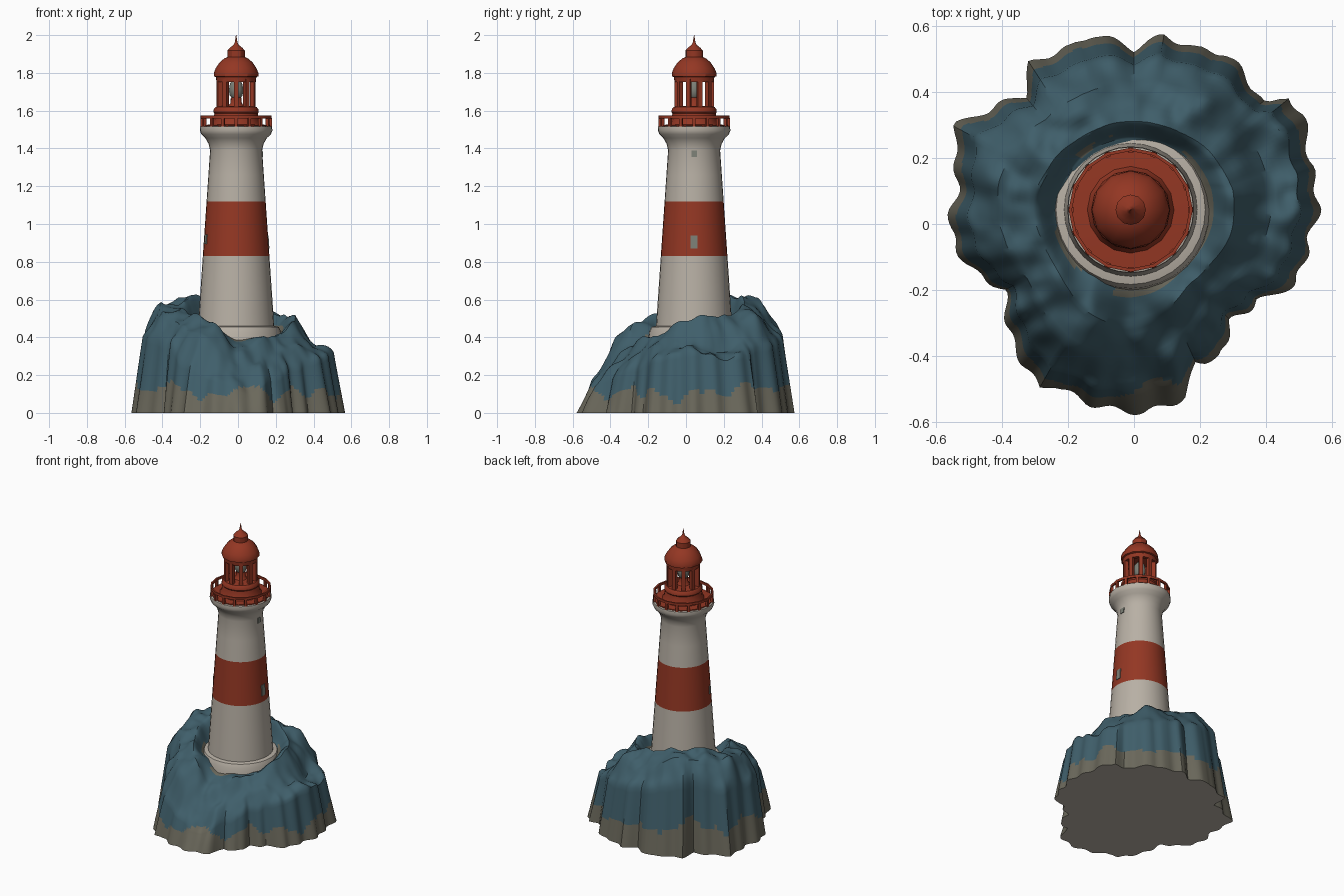
import bpy, bmesh, math
from mathutils import Vector, noise

if "Cube" in bpy.data.objects:
    bpy.data.objects.remove(bpy.data.objects["Cube"])

CX, CY = -0.01, 0.043          # tower axis
TAU = 2 * math.pi


def material(name, rgb):
    m = bpy.data.materials.new(name)
    m.diffuse_color = (*rgb, 1)
    m.use_nodes = True
    m.node_tree.nodes["Principled BSDF"].inputs["Base Color"].default_value = m.diffuse_color
    return m


WHITE = material("warm white", (0.48, 0.435, 0.375))
RED = material("brick red", (0.295, 0.038, 0.017))
BLUE = material("slate blue", (0.050, 0.113, 0.145))
OLIVE = material("olive grey", (0.145, 0.138, 0.105))
GLASS = material("lamp grey", (0.20, 0.21, 0.18))


def finish(name, bm, mats, angle=35):
    bmesh.ops.recalc_face_normals(bm, faces=bm.faces)
    me = bpy.data.meshes.new(name)
    bm.to_mesh(me)
    bm.free()
    for m in mats:
        me.materials.append(m)
    ob = bpy.data.objects.new(name, me)
    bpy.context.collection.objects.link(ob)
    bpy.ops.object.select_all(action='DESELECT')
    ob.select_set(True)
    bpy.context.view_layer.objects.active = ob
    bpy.ops.object.shade_smooth_by_angle(angle=math.radians(angle))
    return ob


def lathe(name, profile, sides, mats, rule=None, closed=False, angle=35):
    """Spin (radius, z) points round the tower axis."""
    bm = bmesh.new()
    rings = [[bm.verts.new((CX + r * math.cos(TAU * i / sides),
                            CY + r * math.sin(TAU * i / sides), z))
              for i in range(sides)] for r, z in profile]
    pairs = list(zip(rings, rings[1:]))
    if closed:
        pairs.append((rings[-1], rings[0]))
    for a, b in pairs:
        for i in range(sides):
            j = (i + 1) % sides
            f = bm.faces.new((a[i], a[j], b[j], b[i]))
            if rule:
                f.material_index = rule(f.calc_center_median().z)
    if not closed:
        bm.faces.new(rings[0])
        bm.faces.new(rings[-1])
    return finish(name, bm, mats, angle)


def ring_of_posts(name, count, radius, z0, z1, w, mat, phase=0.0):
    """Square posts standing in a circle."""
    bm = bmesh.new()
    for k in range(count):
        a = TAU * (k + phase) / count
        c, s = math.cos(a), math.sin(a)
        res = bmesh.ops.create_cube(bm, size=1)
        for v in res["verts"]:
            x, y = radius + v.co.x * w, v.co.y * w
            v.co = (CX + x * c - y * s, CY + x * s + y * c,
                    z0 + (v.co.z + 0.5) * (z1 - z0))
    return finish(name, bm, [mat])


# --- rock: plan outline and heights every 30 degrees -----------------------
OUTLINE = [(.56, .05), (.53, .19), (.51, .33), (.47, .385), (.39, .36), (.28, .515),
           (.185, .53), (.09, .57), (0, .53), (-.13, .575), (-.19, .535),
           (-.315, .485), (-.33, .39), (-.45, .34), (-.54, .30), (-.53, .12),
           (-.56, -.01), (-.51, -.12), (-.39, -.2), (-.37, -.35),
           (-.285, -.495), (-.24, -.485), (-.13, -.545), (.03, -.57),
           (.155, -.525), (.185, -.415), (.26, -.41), (.29, -.295),
           (.38, -.23), (.49, -.18), (.53, -.045)]
POLAR = sorted((math.atan2(y, x) % TAU, math.hypot(x, y)) for x, y in OUTLINE)
POLAR = [(POLAR[-1][0] - TAU, POLAR[-1][1])] + POLAR + [(POLAR[0][0] + TAU, POLAR[0][1])]
# heights at 0.9, 0.75, 0.55 of the outline and beside the tower
HEIGHTS = [(.33, .35, .50, .42), (.30, .34, .52, .44), (.38, .49, .54, .45),
           (.40, .52, .58, .46), (.48, .60, .62, .46), (.44, .58, .61, .46),
           (.42, .54, .57, .44), (.38, .48, .51, .44), (.25, .40, .49, .44),
           (.13, .24, .35, .39), (.19, .29, .38, .39), (.26, .36, .42, .40)]


def outline(a):
    a %= TAU
    for (a0, r0), (a1, r1) in zip(POLAR, POLAR[1:]):
        if a0 <= a <= a1:
            return r0 + (r1 - r0) * (a - a0) / (a1 - a0)


def heights(a):
    f = a / TAU * 12
    i = int(f) % 12
    t = f - int(f)
    t = t * t * (3 - 2 * t)
    return [p + (q - p) * t for p, q in zip(HEIGHTS[i], HEIGHTS[(i + 1) % 12])]


N = 240
STEPS = [1 - .0075 * i for i in range(14)] + [.88, .86, .84, .82, .80, .78, .75,
                                             .72, .69, .66, .63, .60, .575, .55]
INNER = 8
bm = bmesh.new()
rings = [[] for k in range(len(STEPS) + INNER)]
for i in range(N):
    a = TAU * i / N
    c, s = math.cos(a), math.sin(a)
    edge, h = outline(a), heights(a)
    edge += .010 * math.sin(a * 27)                       # small ribs
    soft = sum(outline(a + .07 * d) for d in range(-5, 6)) / 11
    knots = [(1, 0), (.9, h[0]), (.75, h[1]), (.55, h[2])]
    for k, ring in enumerate(rings):
        if k < len(STEPS):
            t = STEPS[k]
            for (t0, z0), (t1, z1) in zip(knots, knots[1:]):
                if t1 - 1e-6 <= t <= t0 + 1e-6:
                    z = z0 + (z1 - z0) * (t0 - t) / (t0 - t1)
                    break
            b = min(1, (1 - t) / .3)
            R = edge + (soft - edge) * b
            x, y = R * t * c, R * t * s
            fade = min(1, (1 - t) * 8)
        else:
            u = (k - len(STEPS) + 1) / INNER
            x = soft * .55 * c * (1 - u) + (CX + .215 * c) * u
            y = soft * .55 * s * (1 - u) + (CY + .215 * s) * u
            z = h[2] + (h[3] - h[2]) * u * u * (3 - 2 * u)
            fade = 1 - u
        z += fade * .045 * noise.noise(Vector((x * 8, y * 8, 3.1)))
        z += fade * .02 * noise.noise(Vector((x * 17, y * 17, 7.7)))
        ring.append(bm.verts.new((x, y, z)))
for k, (p, q) in enumerate(zip(rings, rings[1:])):
    for i in range(N):
        j = (i + 1) % N
        f = bm.faces.new((p[i], p[j], q[j], q[i]))
        m = f.calc_center_median()
        n = noise.noise(Vector((m.x * 5, m.y * 5, 1.3)))
        n2 = noise.noise(Vector((m.x * 13, m.y * 13, 5.3)))
        low = m.z < .135 + .05 * (m.y - m.x) + .08 * n + .05 * n2   # waterline
        near = k >= len(rings) - 4 and n + .5 * n2 > .0             # bare patches
        f.material_index = 1 if low or near else 0
bm.faces.new(rings[0]).material_index = 2
bm.faces.new(rings[-1])
finish("rock", bm, [BLUE, OLIVE, WHITE], 38)

# --- tower -----------------------------------------------------------------
lathe("tower_plinth", [(.245, .37), (.238, .43), (.226, .455), (.19, .463)], 32, [WHITE])


def wall(z):
    return .203 - (z - .44) * .066 / .96


lathe("tower", [(wall(z), z) for z in (.40, .62, .83, 1.12, 1.26, 1.39)] +
      [(.146, 1.425), (.163, 1.455), (.184, 1.475), (.192, 1.495), (.190, 1.515), (.17, 1.52)],
      32, [WHITE, RED], lambda z: int(.83 < z < 1.12))

# --- windows: thin plates lying on the sloping wall -------------------------
for k, (deg, z, w, h) in enumerate([(0, .905, .036, .07), (0, 1.372, .03, .035),
                                    (200, .92, .03, .05)]):
    bm = bmesh.new()
    a = math.radians(deg)
    c, s = math.cos(a), math.sin(a)
    for v in bmesh.ops.create_cube(bm, size=1)["verts"]:
        zz = z + v.co.z * h
        x, y = wall(zz) + v.co.x * .006, v.co.y * w
        v.co = (CX + x * c - y * s, CY + x * s + y * c, zz)
    finish("window_%d" % (k + 1), bm, [GLASS])

# --- gallery ---------------------------------------------------------------
lathe("gallery_deck", [(.180, 1.512), (.180, 1.524), (.10, 1.528)], 24, [RED])
lathe("gallery_rail", [(.178, 1.558), (.188, 1.558), (.188, 1.574), (.178, 1.574)],
      16, [RED], closed=True)
ring_of_posts("gallery_posts", 16, .181, 1.512, 1.56, .016, RED)

# --- lantern room ----------------------------------------------------------
lathe("lantern_base", [(.132, 1.525), (.120, 1.55), (.115, 1.585), (.120, 1.592),
                       (.118, 1.608), (.108, 1.62), (.075, 1.625)], 16, [RED])
ring_of_posts("lantern_posts", 10, .092, 1.615, 1.79, .024, RED, .5)
lathe("lantern_head", [(.082, 1.752), (.104, 1.752), (.108, 1.785), (.082, 1.785)],
      16, [RED], closed=True)
lathe("lamp_stand", [(.045, 1.62), (.03, 1.64), (.028, 1.67)], 10, [RED])
lathe("lamp", [(.02, 1.665), (.034, 1.68), (.038, 1.71), (.032, 1.745), (.016, 1.765)],
      12, [GLASS])

# --- roof ------------------------------------------------------------------
lathe("roof", [(.10, 1.775), (.118, 1.782), (.118, 1.80), (.108, 1.825), (.088, 1.855),
               (.062, 1.877), (.046, 1.884), (.046, 1.918), (.034, 1.932),
               (.014, 1.948), (.007, 1.962), (.001, 2.0)], 12, [RED], angle=30)
